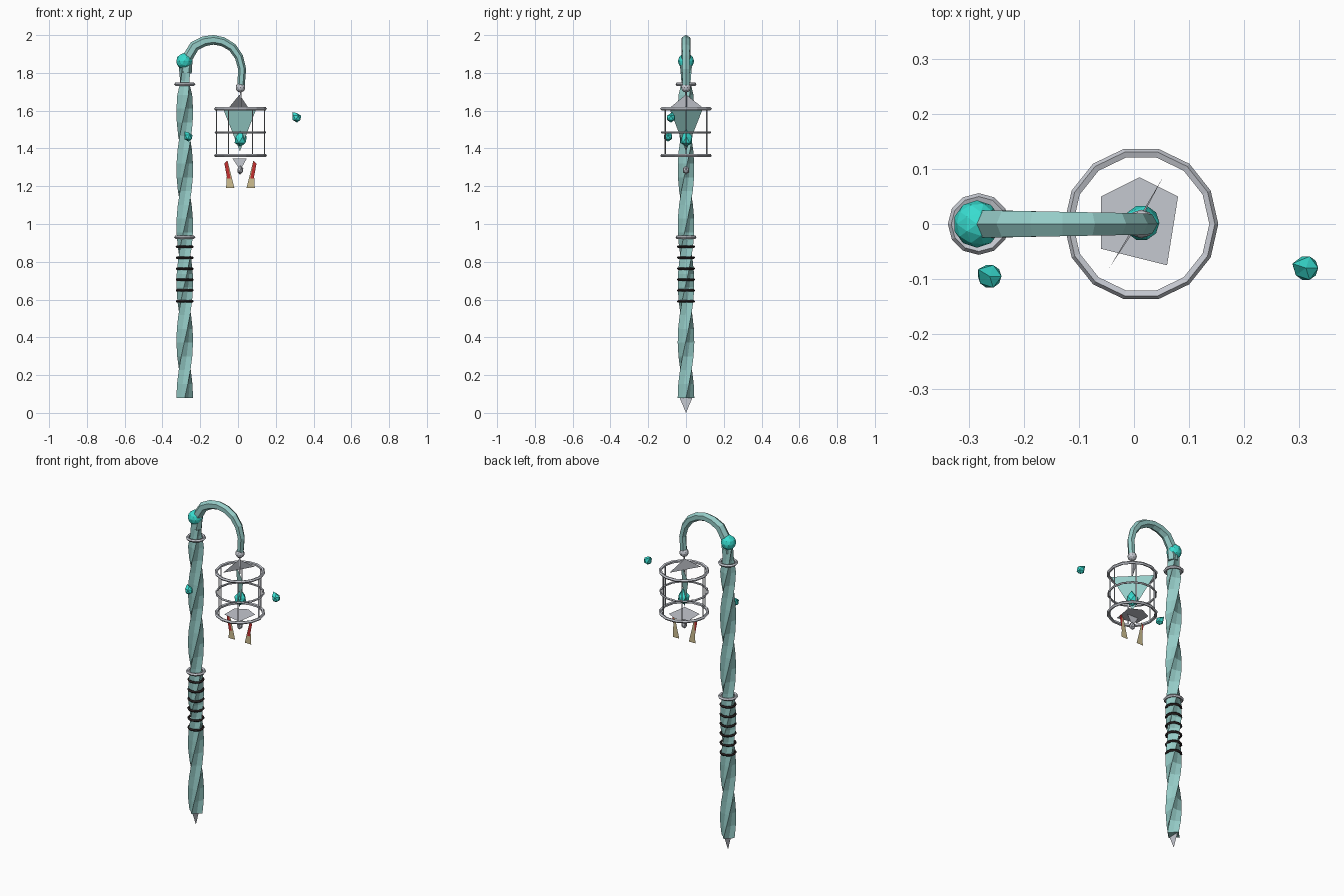
import bpy, bmesh, math
from mathutils import Vector, Matrix

if "Cube" in bpy.data.objects:
    bpy.data.objects.remove(bpy.data.objects["Cube"])

SX, CX = -0.282, 0.013          # shaft axis and lantern axis


def mat(name, rgb):
    m = bpy.data.materials.new(name)
    m.diffuse_color = (*rgb, 1)
    m.use_nodes = True
    m.node_tree.nodes["Principled BSDF"].inputs["Base Color"].default_value = m.diffuse_color
    return m


WOOD = mat("pale_teal", (0.30, 0.60, 0.57))
GEM = mat("bright_teal", (0.04, 0.72, 0.63))
METAL = mat("silver", (0.56, 0.58, 0.63))
BLACK = mat("dark_wrap", (0.03, 0.02, 0.02))
TAN = mat("parchment", (0.62, 0.52, 0.28))
RED = mat("red", (0.55, 0.03, 0.03))


def make(name, bm, material):
    me = bpy.data.meshes.new(name)
    bmesh.ops.recalc_face_normals(bm, faces=bm.faces)
    bm.to_mesh(me)
    bm.free()
    ob = bpy.data.objects.new(name, me)
    bpy.context.collection.objects.link(ob)
    me.materials.append(material)
    return ob


def skin(name, rings, material, capped=True, closed=False):
    """Bridge a list of equal-sized point rings."""
    bm = bmesh.new()
    vs = [[bm.verts.new(p) for p in r] for r in rings]
    n = len(vs[0])
    pairs = list(zip(vs, vs[1:])) + ([(vs[-1], vs[0])] if closed else [])
    for a, b in pairs:
        for i in range(n):
            j = (i + 1) % n
            bm.faces.new((a[i], a[j], b[j], b[i]))
    if capped and not closed:
        bm.faces.new(vs[0])
        bm.faces.new(vs[-1])
    return make(name, bm, material)


def torus(name, x, z, major, minor, material, seg=14, sides=5):
    rings = []
    for k in range(seg):
        a = math.tau * k / seg
        ring = []
        for s in range(sides):
            b = math.tau * s / sides
            r = major + minor * math.cos(b)
            ring.append((x + r * math.cos(a), r * math.sin(a), z + minor * math.sin(b)))
        rings.append(ring)
    return skin(name, rings, material, closed=True)


def ico(name, loc, r, material, sub=1, scale=(1, 1, 1), spike=None):
    bm = bmesh.new()
    bmesh.ops.create_icosphere(bm, subdivisions=sub, radius=r)
    if spike:                    # pull the vertex nearest a direction outwards
        d = Vector(spike).normalized()
        v = max(bm.verts, key=lambda p: p.co.dot(d))
        v.co = d * r * 1.6
    bmesh.ops.scale(bm, vec=scale, verts=bm.verts)
    bmesh.ops.translate(bm, vec=loc, verts=bm.verts)
    return make(name, bm, material)


def panel(name, pts, material):
    bm = bmesh.new()
    bm.faces.new([bm.verts.new(p) for p in pts])
    return make(name, bm, material)


# twisted four-ridged shaft
rings = []
N = 24
for k in range(N + 1):
    t = k / N
    z = 0.08 + 1.75 * t
    fade = 1 if z < 1.72 else 0.75
    rings.append([(SX + fade * r * math.cos(a), fade * r * math.sin(a), z)
                  for i in range(8)
                  for r, a in [((0.044, 0.028)[i % 2],
                                math.tau * i / 8 + math.radians(520) * t)]])
skin("shaft", rings, WOOD)

# hooked top, tapering towards the lantern
path = [Vector((x, 0, z)) for x, z in
        [(-0.275, 1.80), (-0.268, 1.88), (-0.23, 1.942), (-0.18, 1.967), (-0.13, 1.975),
         (-0.08, 1.965), (-0.03, 1.935), (0.005, 1.885), (0.022, 1.82), (0.016, 1.735)]]
rings = []
for k, p in enumerate(path):
    d = (path[min(k + 1, len(path) - 1)] - path[max(k - 1, 0)]).normalized()
    side, up = Vector((0, 1, 0)), Vector((0, 1, 0)).cross(d)
    r = 0.03 - 0.01 * k / (len(path) - 1)
    rings.append([p + r * (math.cos(a) * side + math.sin(a) * up)
                  for a in [math.tau * (i + 0.5) / 6 for i in range(6)]])
skin("hook", rings, WOOD)

# foot spike, collars and grip wraps
panel("foot_spike", [(SX, -0.036, 0.085), (SX, 0.036, 0.085), (SX, 0, 0)], METAL)
for z in (0.93, 1.74):
    torus("collar", SX, z, 0.047, 0.009, METAL, seg=12)
for k in range(6):
    torus("grip_wrap", SX, 0.59 + 0.058 * k, 0.041, 0.007, BLACK, seg=12)

# gems: on the shaft top, inside the lantern, and two floating shards
ico("top_gem", (SX - 0.003, 0, 1.862), 0.043, GEM, sub=2)
ico("core_gem", (0.014, 0.002, 1.445), 0.036, GEM, spike=(0.1, 0, 1))
ico("floating_shard_right", (0.312, -0.08, 1.562), 0.025, GEM, spike=(-0.6, 0.2, 0.75))
ico("floating_shard_left", (-0.262, -0.095, 1.46), 0.024, GEM, spike=(-0.5, 0.3, 0.7))

# lantern cage: three hoops and six upright bars
for z, minor in ((1.61, 0.009), (1.485, 0.006), (1.362, 0.009)):
    torus("cage_hoop", CX, z, 0.131, minor, METAL)
for k in range(6):
    a = math.tau * k / 6
    x, y = CX + 0.127 * math.cos(a), 0.127 * math.sin(a)
    skin("cage_bar", [[(x + 0.004 * math.cos(b), y + 0.004 * math.sin(b), z)
                       for b in (0, 2.09, 4.19)] for z in (1.362, 1.61)], METAL)

# hanging bead, thin link, flat roof fin, inner shard and floor plate
ico("hanger_bead", (0.013, 0, 1.722), 0.026, METAL, sub=2)
skin("hanger_link", [[(CX + 0.005 * math.cos(b), 0.005 * math.sin(b), z)
                      for b in (0, 2.09, 4.19)] for z in (1.60, 1.70)], METAL)
panel("roof_fin", [(-0.045, -0.08, 1.62), (0.052, 0.084, 1.62), (0.008, 0, 1.685)], METAL)
panel("inner_shard", [(0.093, -0.083, 1.60), (-0.075, 0.085, 1.60), (0.01, 0, 1.385)], WOOD)
panel("floor_plate", [(0.01, 0.085, 1.35), (0.08, 0.05, 1.35), (0.06, -0.075, 1.35),
                      (-0.06, -0.045, 1.35), (-0.06, 0.05, 1.35)], METAL)
panel("floor_fin", [(-0.03, 0, 1.348), (0.047, 0, 1.348), (0.012, 0, 1.285)], METAL)
ico("bottom_bead", (0.012, 0, 1.285), 0.02, METAL, scale=(0.9, 0.9, 1.2))

# paper charms with red marks
for s in (-1, 1):
    def P(x, y, z):
        return (CX + s * x, y, z)
    panel("charm", [P(0.068, 0, 1.335), P(0.032, 0, 1.19), P(0.076, 0, 1.19)], TAN)
    panel("charm_mark", [P(0.085, -0.005, 1.32), P(0.07, -0.005, 1.335),
                         P(0.052, -0.005, 1.24), P(0.07, -0.005, 1.24)], RED)
